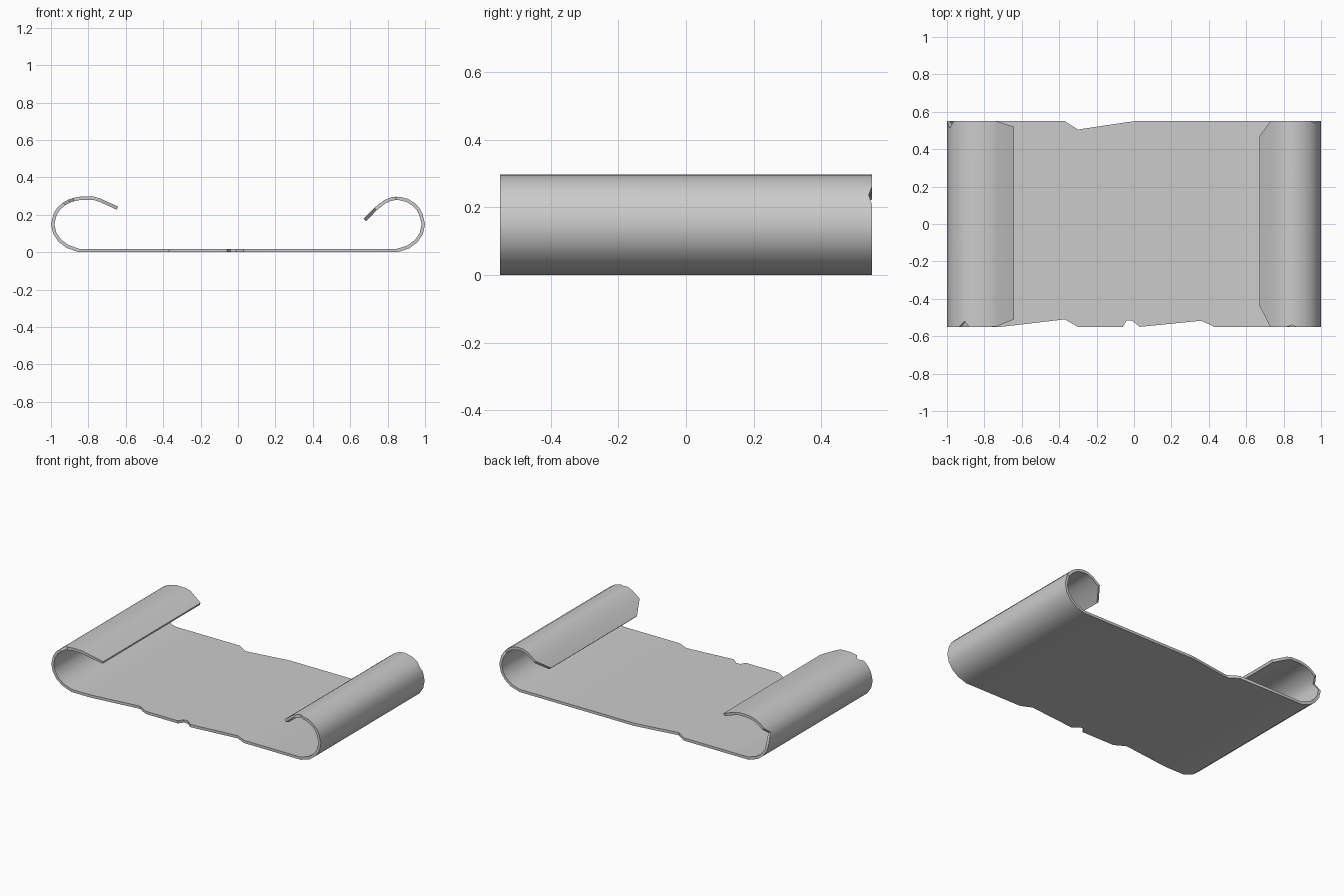
import bpy, bmesh

E = 0.55      # half depth of the sheet
T = 0.018     # sheet thickness

# Stations along the sheet's centre line: x, z, inset at front edge, inset at back edge
left_curl = [
    (-0.645, 0.236, .04, .03), (-0.74, 0.279, .002, 0), (-0.77, 0.288, 0, 0),
    (-0.84, 0.289, 0, 0), (-0.88, 0.281, 0, 0), (-0.903, 0.273, .03, 0),
    (-0.93, 0.258, 0, 0), (-0.957, 0.235, 0, 0), (-0.978, 0.203, 0, .037),
    (-0.991, 0.15, 0, 0), (-0.98, 0.102, 0, 0), (-0.953, 0.062, 0, 0),
    (-0.912, 0.031, 0, 0), (-0.85, 0.009, 0, 0),
]
# Flat middle with torn edges
flat = [(x, T / 2, f, b) for x, f, b in [
    (-0.71, 0, 0), (-0.37, .04, 0), (-0.30, 0, .045), (-0.06, 0, .009),
    (-0.04, .033, .006), (-0.01, .033, .002), (0, .025, 0), (0.03, 0, 0),
    (0.36, .033, 0), (0.43, 0, 0)]]
right_curl = [
    (0.85, 0.009, 0, 0), (0.912, 0.029, 0, 0), (0.953, 0.06, 0, 0),
    (0.98, 0.10, 0, 0), (0.991, 0.15, 0, 0), (0.977, 0.205, 0, 0),
    (0.962, 0.232, 0, .01), (0.94, 0.255, 0, 0), (0.905, 0.277, 0, 0),
    (0.865, 0.287, 0, 0), (0.845, 0.288, .01, 0), (0.82, 0.285, 0, 0),
    (0.785, 0.270, 0, 0), (0.735, 0.231, 0, 0), (0.678, 0.172, .11, .08),
]

# Sheet surface, one quad strip per station pair
bm = bmesh.new()
rows = [(bm.verts.new((x, f - E, z)), bm.verts.new((x, E - b, z)))
        for x, z, f, b in left_curl + flat + right_curl]
for (a, b), (c, d) in zip(rows, rows[1:]):
    bm.faces.new((a, c, d, b))
bmesh.ops.recalc_face_normals(bm, faces=bm.faces)
mesh = bpy.data.meshes.new("scroll_sheet")
bm.to_mesh(mesh)
bm.free()
sheet = bpy.data.objects.new("scroll_sheet", mesh)
bpy.context.collection.objects.link(sheet)

# Thickness
bpy.context.view_layer.objects.active = sheet
sheet.select_set(True)
solid = sheet.modifiers.new("thickness", 'SOLIDIFY')
solid.thickness = T
solid.offset = 0
bpy.ops.object.modifier_apply(modifier=solid.name)
bpy.ops.object.shade_smooth_by_angle(angle=0.6)
